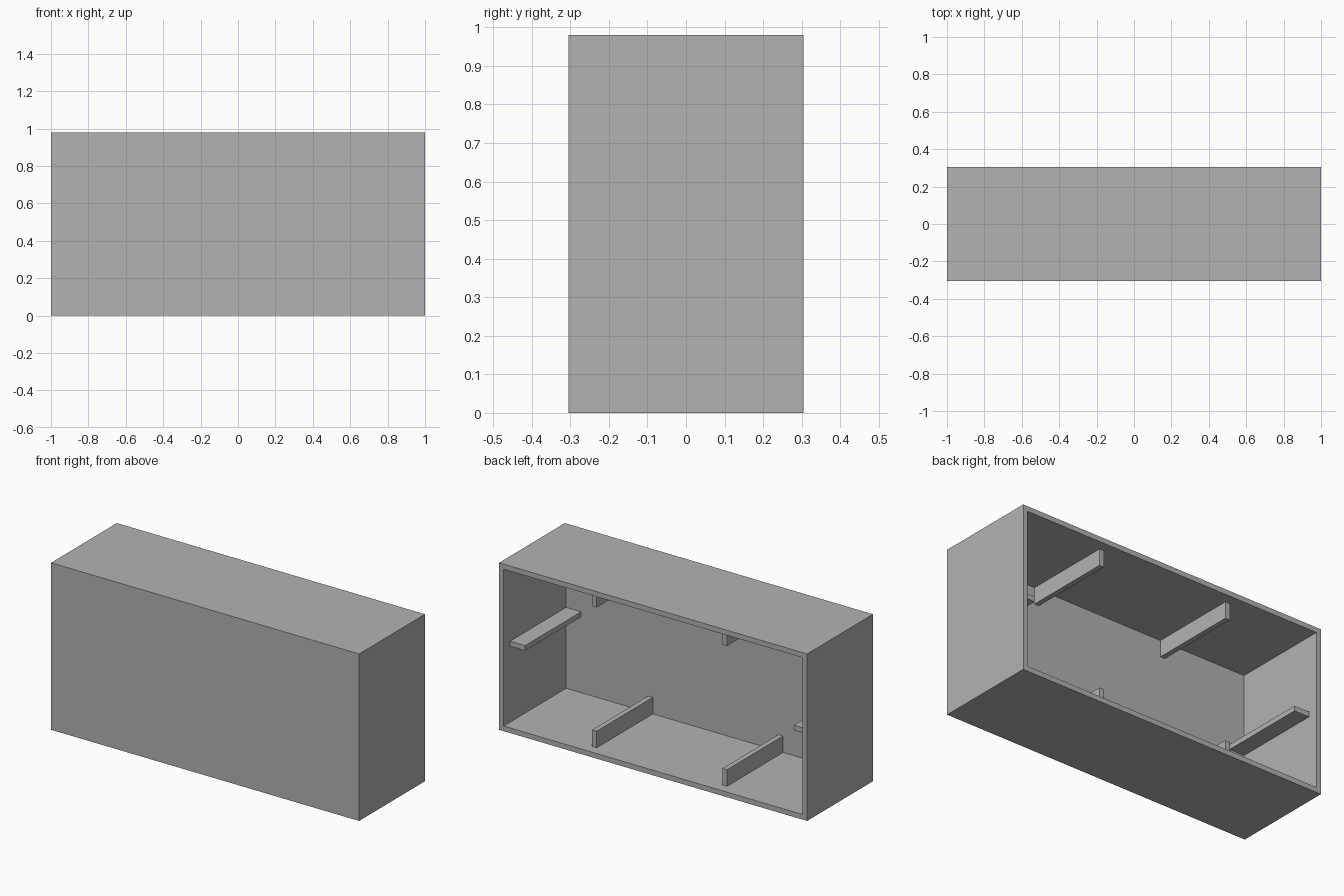
import bpy
import bmesh
from mathutils import Vector

cube = bpy.data.objects.get("Cube")
if cube:
    bpy.data.objects.remove(cube, do_unlink=True)

WIDTH, DEPTH, HEIGHT = 2.0, 0.61, 0.98
WALL = 0.03
RIB_THICK, RIB_TALL = 0.03, 0.097
RIB_BACK = 0.245               # open-side end of every rib
RIB_X = 0.423                  # offset of floor and ceiling ribs

grey = bpy.data.materials.new("plain grey")
grey.use_nodes = True
colour = (0.448, 0.448, 0.448, 1.0)
grey.diffuse_color = colour
grey.node_tree.nodes["Principled BSDF"].inputs["Base Color"].default_value = colour


def box_mesh(low, high):
    low, high = Vector(low), Vector(high)
    bm = bmesh.new()
    bmesh.ops.create_cube(bm, size=1)
    for v in bm.verts:
        v.co = Vector(l + (c + 0.5) * (h - l) for l, c, h in zip(low, v.co, high))
    return bm


def finish(bm, name):
    bmesh.ops.recalc_face_normals(bm, faces=bm.faces)
    mesh = bpy.data.meshes.new(name)
    bm.to_mesh(mesh)
    bm.free()
    mesh.materials.append(grey)
    bpy.context.collection.objects.link(bpy.data.objects.new(name, mesh))


# Case: a box hollowed out from its open back
bm = box_mesh((-WIDTH / 2, -DEPTH / 2, 0), (WIDTH / 2, DEPTH / 2, HEIGHT))
bm.normal_update()
back = max(bm.faces, key=lambda f: f.calc_center_median().y)
bmesh.ops.inset_region(bm, faces=[back], thickness=WALL, use_even_offset=True)
cavity = bmesh.ops.extrude_discrete_faces(bm, faces=[back])["faces"][0]
bmesh.ops.translate(bm, verts=cavity.verts, vec=(0, WALL - DEPTH, 0))
finish(bm, "case")

# Ribs: a pair on the floor, a pair under the ceiling, one on each side wall
front = WALL - DEPTH / 2
inner_x = WIDTH / 2 - WALL
half = RIB_THICK / 2
for side, s in (("left", 1), ("right", -1)):
    x = s * RIB_X
    for name, z in (("floor", WALL), ("ceiling", HEIGHT - WALL - RIB_TALL)):
        rib = box_mesh((x - half, front, z), (x + half, RIB_BACK, z + RIB_TALL))
        finish(rib, f"{side}_{name}_rib")
    ends = sorted((s * inner_x, s * (inner_x - RIB_TALL)))
    rib = box_mesh((ends[0], front, HEIGHT / 2 - half),
                   (ends[1], RIB_BACK, HEIGHT / 2 + half))
    finish(rib, f"{side}_wall_rib")
